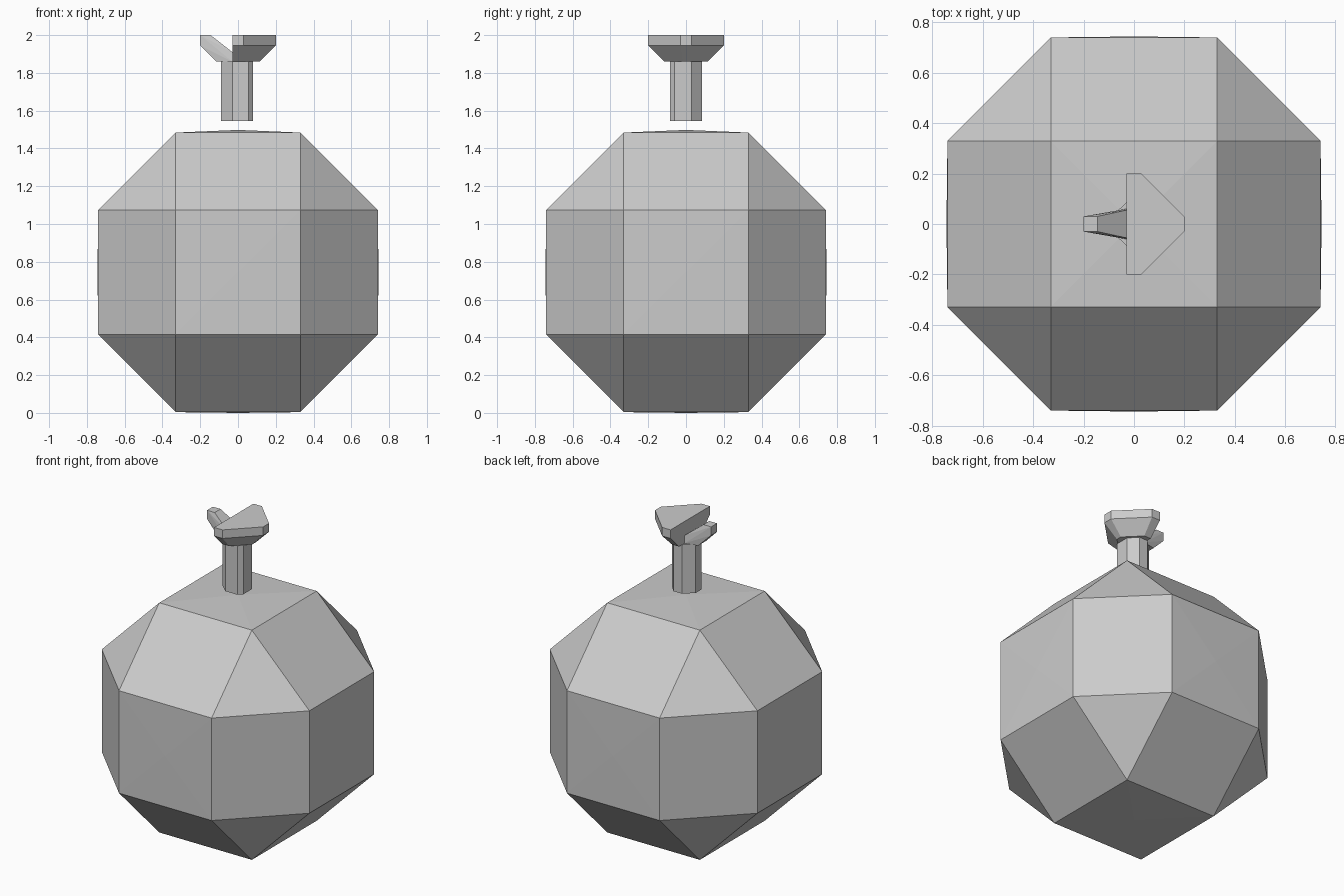
import bpy, bmesh
from itertools import product
from mathutils import Vector

if "Cube" in bpy.data.objects:
    bpy.data.objects.remove(bpy.data.objects["Cube"])


def finish(name, bm, loc=(0, 0, 0)):
    bmesh.ops.recalc_face_normals(bm, faces=bm.faces[:])
    me = bpy.data.meshes.new(name)
    bm.to_mesh(me)
    bm.free()
    ob = bpy.data.objects.new(name, me)
    ob.location = loc
    bpy.context.collection.objects.link(ob)
    return ob


def hull(points):
    bm = bmesh.new()
    for p in points:
        bm.verts.new(p)
    bmesh.ops.convex_hull(bm, input=bm.verts[:])
    bmesh.ops.dissolve_limit(bm, angle_limit=0.01, verts=bm.verts[:], edges=bm.edges[:])
    return bm


def rings(*levels):
    return [(x, y, z) for z, pts in levels for x, y in pts]


# Faceted round body: permutations of (a, a, b), axis faces very slightly domed
a, b = 0.33, 0.74
pts = []
for sx, sy, sz in product((-1, 1), repeat=3):
    for p in ((a, a, b), (a, b, a), (b, a, a)):
        pts.append((sx * p[0], sy * p[1], sz * p[2]))
bm = hull(pts)
axis_faces = [f for f in bm.faces if max(abs(c) for c in f.calc_center_median()) > b - 0.01]
for v in bmesh.ops.poke(bm, faces=axis_faces)["verts"]:
    n = v.co.normalized()
    v.co += n * (0.014 if n.z > 0.5 else 0.004)
finish("body", bm, (0, 0, 0.744))

# Short eight-sided stem floating just above the body
sec = [(-0.03, -0.085), (0.055, -0.085), (0.08, -0.06), (0.08, 0.03),
       (0.03, 0.085), (-0.03, 0.085), (-0.09, 0.03), (-0.09, -0.03)]
finish("stem", hull(rings((1.545, sec), (1.86, sec))))

# Half cup on the stem
def half(r, c, x0=-0.03):
    right = [(x0, r), (c, r), (r, c)]
    return right + [(x, -y) for x, y in right]

rim, foot = half(0.2, 0.03), half(0.115, 0.018)
finish("cup", hull(rings((1.86, foot), (1.945, rim), (2.0, rim))))

# Thin slanting arm on the opposite side
profile = [(-0.03, 1.86, 0.06), (-0.115, 1.86, 0.04), (-0.2, 1.945, 0.03),
           (-0.2, 2.0, 0.03), (-0.145, 2.0, 0.03), (-0.03, 1.91, 0.055)]
finish("arm", hull([(x, s * w, z) for x, z, w in profile for s in (-1, 1)]))
